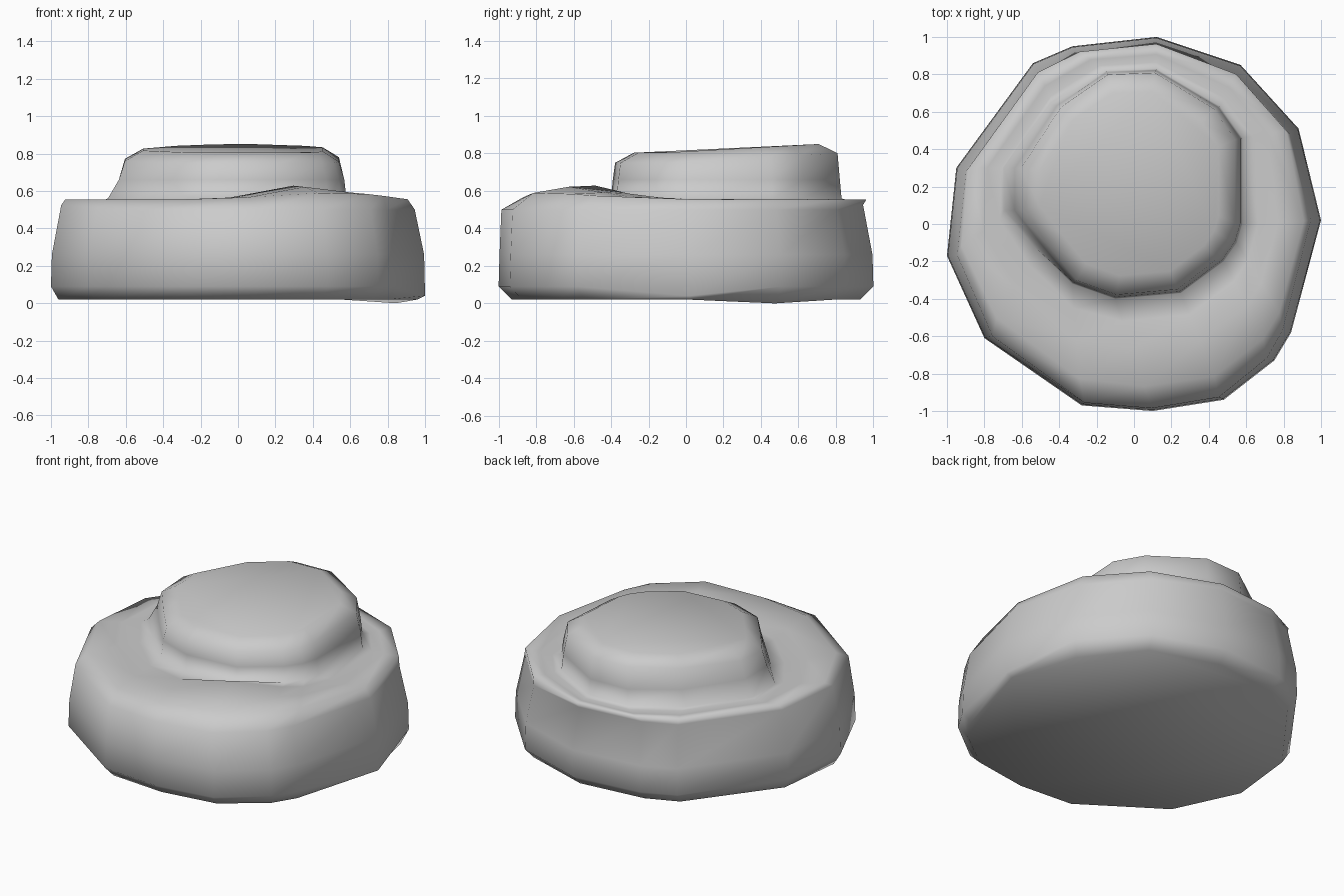
import bpy, bmesh, math
from mathutils import Vector

if "Cube" in bpy.data.objects:
    bpy.data.objects.remove(bpy.data.objects["Cube"])

# Widest outline of the lower boulder and matching outline of the upper tier
LOWER = [(1, .02), (.88, .51), (.57, .85), (.12, 1), (-.33, .95), (-.54, .86), (-.95, .3),
         (-1, -.17), (-.8, -.61), (-.28, -.97), (.1, -1), (.48, -.94), (.75, -.73), (.84, -.58)]
UPPER = [(.58, 0), (.58, .46), (.46, .63), (.12, .83), (-.15, .82), (-.42, .64), (-.65, .3),
         (-.65, .07), (-.5, -.12), (-.33, -.32), (-.1, -.4), (.25, -.37), (.48, -.2), (.55, -.1)]
low = [Vector(p) for p in LOWER]
up = [Vector(p) for p in UPPER]
MID = Vector((0, .22))


def ledge(p):
    """Ledge height, with a raised hump at the front right."""
    rx = .26 if p.x < .3 else .4
    return .55 + .08 * math.exp(-((p.x - .3) / rx) ** 2 - ((p.y + .53) / .33) ** 2)


def crown(p):
    """Gently tilted top of the upper tier."""
    return .805 + .042 * max(0, p.y + .1) / .75


def scaled(pts, sx, sy, c=Vector((0, 0))):
    return [Vector((c.x + (p.x - c.x) * sx, c.y + (p.y - c.y) * sy)) for p in pts]


def blend(t):
    return [a.lerp(b, t) for a, b in zip(low, up)]


rings = []


def ring(pts, z):
    rings.append([(p.x, p.y, z(p) if callable(z) else z) for p in pts])


# Lower boulder, underside to shoulder
ring(scaled(low, .96, .93), lambda p: 0 if p.x > .7 and p.y > .3 else .02)
ring(low, lambda p: .09 if abs(p.x) < .95 or p.x < 0 else .04)
ring(scaled(low, .995, .995), .26)
ring([Vector((p.x * .945, p.y * (.945 if p.y > 0 else .985))) for p in low],
     lambda p: .5 if p.y < -.5 or p.x > .5 else .525)
# Ledge between the tiers
ring(blend(.22), lambda p: ledge(p) + .005)
ring(blend(.55), ledge)
ring(blend(.8), ledge)
# Upper tier, with a flared foot on the left
ring([Vector((p.x * (1.07 if p.x < -.4 else 1), p.y)) for p in up], .56)
ring(scaled(up, .98, .985, MID), .66)
ring(scaled(up, .93, .965, MID), lambda p: crown(p) - .055)
ring(scaled(up, .78, .8, MID), crown)

# Loft the rings into one closed rock
bm = bmesh.new()
verts = [[bm.verts.new(co) for co in r] for r in rings]
n = len(LOWER)
for a, b in zip(verts, verts[1:]):
    for i in range(n):
        j = (i + 1) % n
        bm.faces.new((a[i], a[j], b[j], b[i]))
bm.faces.new(verts[0][::-1])
bm.faces.new(verts[-1])
bmesh.ops.recalc_face_normals(bm, faces=bm.faces)
for f in bm.faces:
    f.smooth = True
mesh = bpy.data.meshes.new("stepped_rock")
bm.to_mesh(mesh)
bm.free()
rock = bpy.data.objects.new("stepped_rock", mesh)
bpy.context.collection.objects.link(rock)
